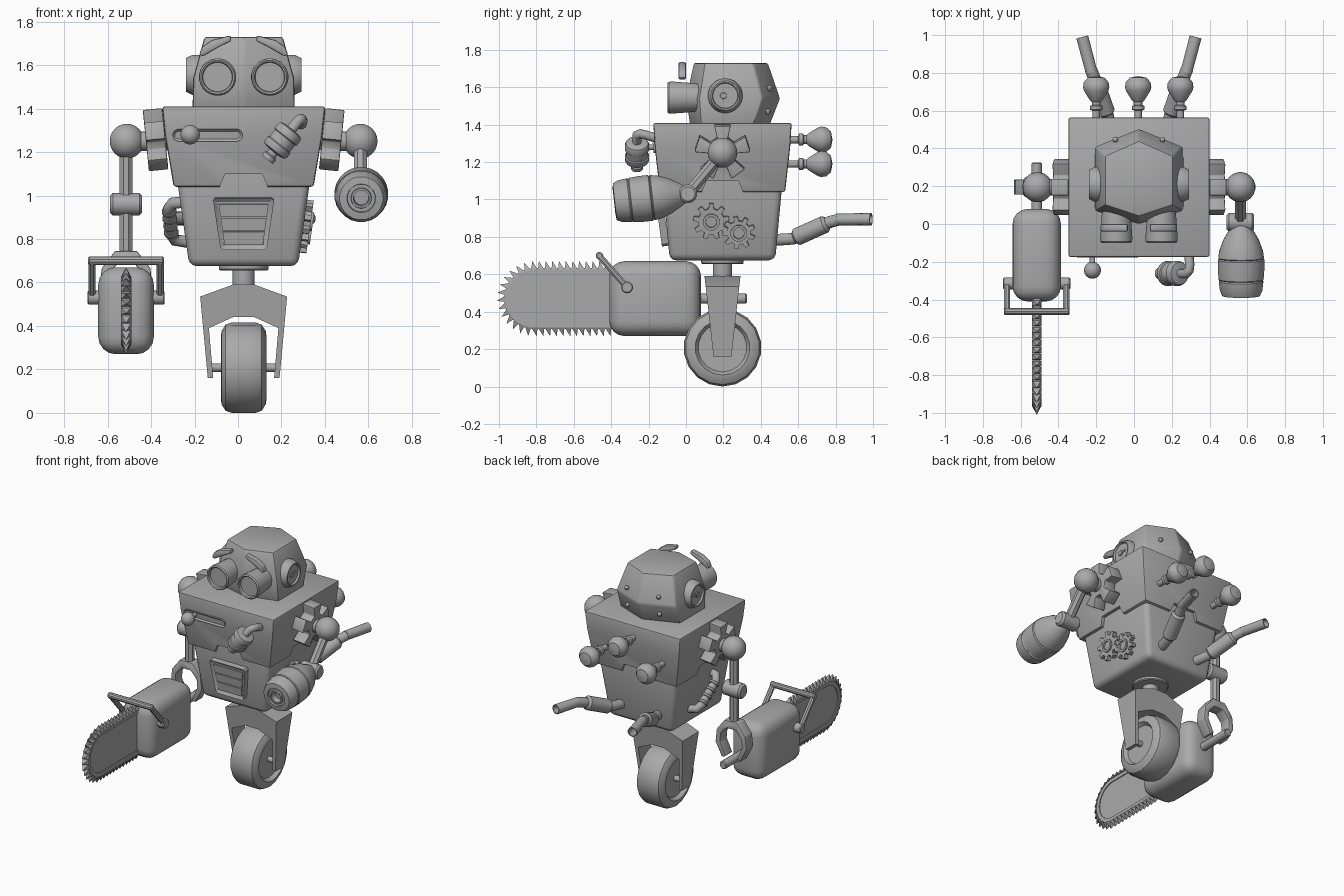
import bpy, bmesh, math
from mathutils import Vector as V

if "Cube" in bpy.data.objects:
    bpy.data.objects.remove(bpy.data.objects["Cube"])

CX, CY = 0.026, 0.195          # body axis
grey = bpy.data.materials.new("plain grey")
grey.diffuse_color = (0.4, 0.4, 0.4, 1)
grey.use_nodes = True
grey.node_tree.nodes["Principled BSDF"].inputs["Base Color"].default_value = grey.diffuse_color


def bake(ob, angle=32):
    bpy.ops.object.select_all(action='DESELECT')
    ob.select_set(True)
    bpy.context.view_layer.objects.active = ob
    bpy.ops.object.convert(target='MESH')
    bpy.ops.object.shade_smooth_by_angle(angle=math.radians(angle))
    return ob


def finish(name, bm, bevel=0, seg=2, cuts=()):
    bmesh.ops.recalc_face_normals(bm, faces=bm.faces)
    me = bpy.data.meshes.new(name)
    bm.to_mesh(me)
    ob = bpy.data.objects.new(name, me)
    bpy.context.collection.objects.link(ob)
    me.materials.append(grey)
    if bevel:
        m = ob.modifiers.new("bevel", 'BEVEL')
        m.width, m.segments, m.limit_method = bevel, seg, 'ANGLE'
    for c in cuts:
        m = ob.modifiers.new("cut", 'BOOLEAN')
        m.operation, m.object, m.solver = 'DIFFERENCE', c, 'EXACT'
    return bake(ob)


def loft(name, rings, **kw):
    bm = bmesh.new()
    rows = [[bm.verts.new(p) for p in r] for r in rings]
    n = len(rows[0])
    for a, b in zip(rows, rows[1:]):
        for i in range(n):
            bm.faces.new((a[i], a[(i + 1) % n], b[(i + 1) % n], b[i]))
    bm.faces.new(rows[0])
    bm.faces.new(rows[-1])
    bmesh.ops.remove_doubles(bm, verts=bm.verts, dist=1e-5)
    return finish(name, bm, **kw)


def lathe(name, start, axis, profile, n=20):
    """Revolve (radius, distance) points about an axis."""
    q, s = V(axis).to_track_quat('Z', 'Y'), V(start)
    ang = [2 * math.pi * (i + .5) / n for i in range(n)]
    return loft(name, [[s + q @ V((max(r, 1e-4) * math.cos(a), max(r, 1e-4) * math.sin(a), t))
                        for a in ang] for r, t in profile])


def rod(name, a, b, r, n=12, b_edge=.006):
    L = (V(b) - V(a)).length
    return lathe(name, a, V(b) - V(a), [(r - b_edge, 0), (r, b_edge), (r, L - b_edge), (r - b_edge, L)], n)


def prism(name, pts, lo, hi, axis='y', loc=(0, 0, 0), rot=(0, 0, 0), inset=None, **kw):
    """Extrude an outline: (x,z) along y, or (y,z) along x."""
    f = (lambda p, d: (p[0], d, p[1])) if axis == 'y' else (lambda p, d: (d, p[0], p[1]))
    bm = bmesh.new()
    a, b = [[bm.verts.new(f(p, d)) for p in pts] for d in (lo, hi)]
    front = bm.faces.new(a)
    bm.faces.new(b)
    for i in range(len(pts)):
        j = (i + 1) % len(pts)
        bm.faces.new((a[i], a[j], b[j], b[i]))
    bmesh.ops.recalc_face_normals(bm, faces=bm.faces)
    if inset:
        bmesh.ops.inset_region(bm, faces=[front], thickness=inset[0])
        bmesh.ops.translate(bm, verts=front.verts, vec=f((0, 0), inset[1]))
    ob = finish(name, bm, **kw)
    ob.location, ob.rotation_euler = loc, rot
    return ob


def tube(name, pts, r):
    cu = bpy.data.curves.new(name, 'CURVE')
    cu.dimensions, cu.bevel_depth, cu.bevel_resolution, cu.use_fill_caps = '3D', r, 3, True
    sp = cu.splines.new('POLY')
    sp.points.add(len(pts) - 1)
    for p, c in zip(sp.points, pts):
        p.co = (*c, 1)
    ob = bpy.data.objects.new(name, cu)
    bpy.context.collection.objects.link(ob)
    cu.materials.append(grey)
    return bake(ob, 50)


def ball(name, c, r, n=20):
    return lathe(name, (c[0], c[1], c[2] - r), (0, 0, 1),
                 [(r * math.sin(math.pi * i / 12), r - r * math.cos(math.pi * i / 12)) for i in range(13)], n)


def box_ring(z, hx, hy):
    return [(CX + i * hx, CY + j * hy, z) for i, j in ((-1, -1), (1, -1), (1, 1), (-1, 1))]


def sym(pts, c=0):
    return [(c + x, z) for x, z in pts] + [(c - x, z) for x, z in reversed(pts)]


def gear(name, teeth, r0, r1, w0, w1, lo, hi, **kw):
    pts = []
    for i in range(teeth):
        a = math.pi / 2 + 2 * math.pi * i / teeth
        pts += [(r * math.cos(a + d), r * math.sin(a + d)) for r, d in ((r0, -w0), (r1, -w1), (r1, w1), (r0, w0))]
    return prism(name, pts, lo, hi, 'x', **kw)


# Wheel, axle, fork and neck
half = [(0, .025), (.13, .025), (.147, 0), (.17, .004), (.198, .022), (.208, .05)]
lathe("wheel", (CX - .105, CY, .208), (1, 0, 0), half + [(r, .21 - t) for r, t in reversed(half)], 18)
rod("axle", (CX - .16, CY, .208), (CX + .16, CY, .208), .02)
fork = prism("wheel_fork", sym([(.05, .59), (.2, .535), (.165, .16), (.14, .16), (.16, .39), (.05, .44)], CX), -1, 1)
for v in fork.data.vertices:
    v.co.y = CY + v.co.y * (.048 + .048 * (v.co.z - .16) / .43)
rod("neck", (CX, CY, .57), (CX, CY, .7), .052, 16)
rod("neck_flange", (CX, CY, .655), (CX, CY, .69), .115, 20)

# Body: lower tub, and upper shell with a notch on every side
loft("lower_body", [box_ring(.675, .25, .282), box_ring(1.15, .317, .326)], bevel=.035, seg=3)
notch = sym([(.11, 1.0), (.11, 1.04), (.085, 1.1)])
cutters = [prism("notch_cutter", [(x + c, z) for x, z in notch], -1, 1, ax) for ax, c in (('y', CX), ('x', CY))]
loft("upper_body", [box_ring(1.04, .322, .335), box_ring(1.28, .362, .362), box_ring(1.41, .375, .37)],
     bevel=.012, cuts=cutters)
for c in cutters:
    bpy.data.objects.remove(c)

# Head with ears, eyes, brows and rivets
loft("head", [[(CX, f, z), (CX + h, fs, z), (CX + h, bs, z), (CX, b, z), (CX - h, bs, z), (CX - h, fs, z)]
              for z, h, f, fs, bs, b in ((1.4, .235, .02, .08, .36, .45), (1.54, .232, .0, .07, .41, .505),
                                         (1.73, .18, .04, .1, .36, .44))], bevel=.012)
for s in (-1, 1):
    lathe("ear", (CX + s * .2, .21, 1.555), (s, 0, 0),
          [(.093, 0), (.093, .035), (.078, .065), (.07, .065), (.066, .052), (0, .052)], 24)
    rod("ear_key_hub", (CX + s * .25, .2, 1.555), (CX + s * .26, .2, 1.555), .018, b_edge=.002)
    prism("ear_key", [(.2, 1.548), (.25, 1.555), (.24, 1.57), (.2, 1.563)], CX + s * .25 - .008, CX + s * .25 + .008, 'x')
    lathe("eye", (CX + s * .12, .08, 1.545), (0, -1, 0),
          [(.075, 0), (.086, .15), (.085, .172), (.078, .18), (.07, .176), (.067, .16), (0, .16)], 24)
    brow = [(.205, 1.65), (.19, 1.685), (.147, 1.715), (.06, 1.737), (.057, 1.71), (.11, 1.685), (.188, 1.64)]
    prism("eyebrow", [(CX + s * x, z) for x, z in brow], -.04, 0, bevel=.008)
    for z, y in ((1.595, .447), (1.47, .438)):
        ball("head_rivet", (CX + s * .125, y, z), .015, 10)

# Chest slider with knob
slot = [(s * .133 + .028 * math.sin(s * a), .028 * math.cos(a)) for s, r in ((1, 0), (-1, 1))
        for a in [math.pi * (i / 8 if not r else 1 - i / 8) for i in range(9)]]
prism("slider_plate", slot, -.012, .02, loc=(-.14, -.164, 1.278), rot=(.095, 0, 0), inset=(.011, .01))
rod("slider_stem", (-.22, -.15, 1.28), (-.22, -.23, 1.28), .015)
ball("slider_knob", (-.22, -.245, 1.28), .045)

# Chest canister on a bent pipe
lo, hi = V((.135, -.262, 1.165)), V((.278, -.262, 1.345))
tube("canister_pipe", [lo, hi, (.292, -.245, 1.352), (.295, -.215, 1.345), (.29, -.15, 1.325)], .025)
lathe("canister", lo + (hi - lo) * .2, hi - lo,
      [(.035, 0), (.06, .006), (.066, .018), (.066, .04), (.06, .045), (.06, .085), (.066, .09), (.066, .115),
       (.06, .128), (.035, .134)], 20)
lathe("canister_foot", lo, hi - lo, [(.032, 0), (.034, .008), (.034, .022), (.025, .028)], 12)

# Front vent
vent = dict(loc=(CX, -.127, .87), rot=(.135, 0, 0))
prism("vent_frame", sym([(.13, .12), (.14, .108), (.108, -.108), (.095, -.12)]), -.018, .02, inset=(.02, .014), **vent)
for i in range(3):
    z0, z1 = -.094 + .064 * i, -.036 + .064 * i
    prism("vent_slat", sym([(.102 + .14 * z1, z1), (.102 + .14 * z0, z0)]), -.013, .01, **vent)

# Gears on the right flank, hose on the left flank
for y, z, r, n, t in ((.135, .885, .097, 9, 0), (.282, .825, .088, 9, .2)):
    x = CX + .25 + (z - .675) * .141
    gear("side_gear", n, r * .72, r, .2, .12, -.01, .03, loc=(x, y, z), rot=(t, .14, 0))
    lathe("gear_hub", (x - .01, y, z), (1, 0, -.14), [(.045, 0), (.045, .05), (.03, .05), (.028, .035), (0, .035)], 12)
tube("side_hose", [(-.24, .08, .97), (-.3, .09, .965), (-.318, .12, .94), (-.305, .26, .82), (-.29, .29, .795),
                   (-.22, .3, .785)], .028)
for i in range(4):
    p = V((-.317 + .003 * i, .13 + .037 * i, .932 - .032 * i))
    rod("hose_ring", p, p + V((.001, .014, -.012)), .034, b_edge=.003)

# Back knobs and twin exhausts
for x, z in ((-.2, 1.19), (.022, 1.32), (.245, 1.19)):
    lathe("back_knob", (x, .5, z), (0, 1, 0),
          [(.02, 0), (.02, .1), (.033, .105), (.033, .125), (.024, .13), (.024, .145), (.034, .155), (.066, .205),
           (.071, .225), (.067, .25), (.045, .275), (0, .283)], 16)
for s in (-1, 1):
    p = [V((CX + s * x, y, z)) for x, y, z in ((.13, .42, .78), (.165, .57, .79), (.235, .77, .88), (.255, .82, .893),
                                              (.3, .99, .895))]
    tube("exhaust_pipe", p[:4], .033)
    d = p[4] - p[3]
    lathe("exhaust_tip", p[3] - d * .1, d, [(.032, 0), (.033, d.length * 1.1), (.026, d.length * 1.1), (.026, .1), (0, .1)], 14)
    lathe("muffler", p[1] + (p[2] - p[1]) * .06, p[2] - p[1], [(.035, 0), (.047, .012), (.047, .185), (.034, .2)], 16)

# Shoulders: five-bladed plate and ball
for s in (-1, 1):
    gear("shoulder_star", 5, .08, .15, .36, .3, -.045, .045, loc=(CX + s * .405, CY, 1.255), rot=(0, s * .1, 0), bevel=.006)
    rod("shoulder_axle", (CX + s * .35, CY, 1.25), (CX + s * .53, CY, 1.25), .045, 16)
    ball("shoulder_ball", (CX + s * .537, CY, 1.25), .08)

# Left arm and claw
X = -.515
rod("left_upper_arm", (X, CY, 1.2), (X, CY, .96), .032, 8)
rod("left_elbow", (X - .073, CY, .96), (X + .073, CY, .96), .052, 16, .012)
rod("left_forearm", (X, CY, .95), (X, CY, .71), .032, 8)
prism("claw", sym([(.05, .745), (.112, .665), (.122, .575), (.07, .475), (.042, .49), (.085, .58), (.08, .64), (.035, .69)], X),
      CY - .04, CY + .04, bevel=.006)

# Right arm and drum cannon
Xr = .563
rod("right_upper_arm", (Xr, CY, 1.25), (Xr, .01, 1.03), .032, 8)
rod("right_elbow", (Xr - .073, .01, 1.03), (Xr + .073, .01, 1.03), .05, 16, .012)
lathe("drum_cannon", (Xr + .004, .005, 1.03), (0, -1, -.11),
      [(.04, 0), (.06, .03), (.095, .09), (.117, .15), (.122, .185), (.117, .19), (.124, .196), (.124, .25), (.12, .3),
       (.115, .305), (.119, .312), (.113, .36), (.1, .388), (.066, .392), (.064, .38), (.048, .38), (.046, .392),
       (.036, .392), (.034, .35), (0, .35)], 24)

# Chainsaw body, rear rod and swinging handle
Z = .47
loft("saw_body", [[(X + i * .128, y, Z + j * .2) for i, j in ((-1, -1), (1, -1), (1, 1), (-1, 1))] for y in (-.41, .08)],
     bevel=.08, seg=4)
rod("saw_rear_rod", (X, .05, Z), (X, .325, Z), .028)
for s in (-1, 1):
    rod("handle_pivot", (X + s * .11, -.315, .53), (X + s * .178, -.315, .53), .032, 14)
    rod("handle_arm", (X + s * .157, -.315, .53), (X + s * .157, -.465, .7), .018, 8)
rod("handle_grip", (X - .174, -.463, .7), (X + .174, -.463, .7), .02, 10)


# Blade: guide bar, chain band and teeth follow a long U
def track(d, r):
    """Point and outward normal at distance d along the U-shaped edge of radius r."""
    L, arc = .43, math.pi * .16
    if d < L or d > L + arc:
        s = 1 if d < L else -1
        y = -.38 - (d if d < L else 2 * L + arc - d)
        return V((X, y, Z + s * r)), V((0, 0, s))
    n = V((0, -math.sin((d - L) / .16), math.cos((d - L) / .16)))
    return V((X, -.81, Z)) + n * r, n


total, N = .86 + math.pi * .16, 38
steps = [total * i / N for i in range(N + 1)]
prism("guide_bar", [tuple(track(d, .15)[0])[1:] for d in steps], X - .012, X + .012, 'x')
loft("chain_band", [[track(d, r)[0] + V((x, 0, 0)) for r, x in ((.13, -.018), (.163, -.018), (.163, .018), (.13, .018))]
                    for d in steps])
bm = bmesh.new()
for d in steps[1:-1]:
    p, n = track(d, .155)
    t = n.cross(V((1, 0, 0))).normalized()
    base = [bm.verts.new(p + V((x, 0, 0)) + t * k) for x, k in ((-.024, -.017), (.024, -.017), (.024, .017), (-.024, .017))]
    tip = bm.verts.new(p + n * .046 - t * .012)
    bm.faces.new(base)
    for i in range(4):
        bm.faces.new((base[i], base[(i + 1) % 4], tip))
finish("chain_teeth", bm)
